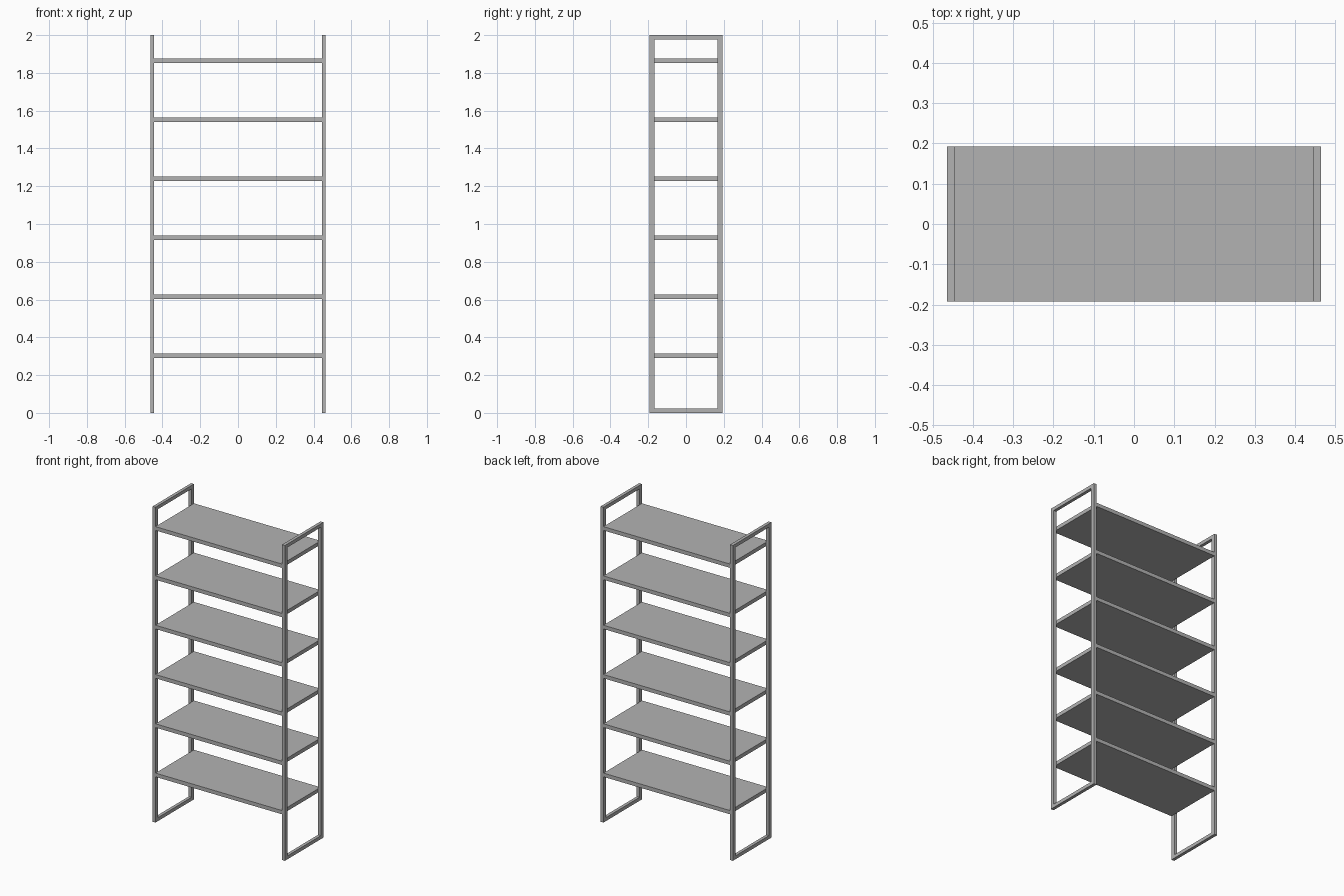
import bpy
import bmesh
from mathutils import Vector

cube = bpy.data.objects.get("Cube")
if cube:
    bpy.data.objects.remove(cube, do_unlink=True)

HEIGHT, DEPTH, HALF_WIDTH = 2.0, 0.386, 0.464
TUBE_X, TUBE_Y, TUBE_Z = 0.02, 0.025, 0.022
SHELF_COUNT, SHELF_BOTTOM, SHELF_STEP, SHELF_THICK = 6, 0.302, 0.3126, 0.024

grey = bpy.data.materials.new("grey metal")
grey.use_nodes = True
colour = (0.45, 0.45, 0.45, 1)
grey.diffuse_color = colour
grey.node_tree.nodes["Principled BSDF"].inputs["Base Color"].default_value = colour


def add_object(name, bm):
    bmesh.ops.recalc_face_normals(bm, faces=bm.faces)
    mesh = bpy.data.meshes.new(name)
    bm.to_mesh(mesh)
    bm.free()
    mesh.materials.append(grey)
    obj = bpy.data.objects.new(name, mesh)
    bpy.context.collection.objects.link(obj)
    return obj


def board(name, size, centre):
    bm = bmesh.new()
    bmesh.ops.create_cube(bm, size=1)
    bmesh.ops.scale(bm, vec=size, verts=bm.verts)
    bmesh.ops.translate(bm, vec=centre, verts=bm.verts)
    return add_object(name, bm)


def side_frame(name, x):
    """Closed rectangular loop of square-cornered bar, standing in the YZ plane."""
    bm = bmesh.new()
    loops = []
    for px in (x - TUBE_X / 2, x + TUBE_X / 2):
        for wy, wz in ((0, 0), (TUBE_Y, TUBE_Z)):
            y, low, high = DEPTH / 2 - wy, wz, HEIGHT - wz
            corners = ((-y, low), (y, low), (y, high), (-y, high))
            loops.append([bm.verts.new(Vector((px, cy, cz))) for cy, cz in corners])
    outer_a, inner_a, outer_b, inner_b = loops
    # Skin neighbouring loops all the way round the bar
    ring = [outer_a, inner_a, inner_b, outer_b]
    for i, loop in enumerate(ring):
        after = ring[(i + 1) % 4]
        for k in range(4):
            n = (k + 1) % 4
            bm.faces.new((loop[k], loop[n], after[n], after[k]))
    return add_object(name, bm)


# Upright end frames
for label, side in (("left", 1), ("right", -1)):
    side_frame(label + "_side_frame", side * (HALF_WIDTH - TUBE_X / 2))

# Shelves spanning between the frames, flush with their front and back
for i in range(SHELF_COUNT):
    board(f"shelf_{i + 1}",
          (2 * (HALF_WIDTH - TUBE_X), DEPTH, SHELF_THICK),
          (0, 0, SHELF_BOTTOM + i * SHELF_STEP))
